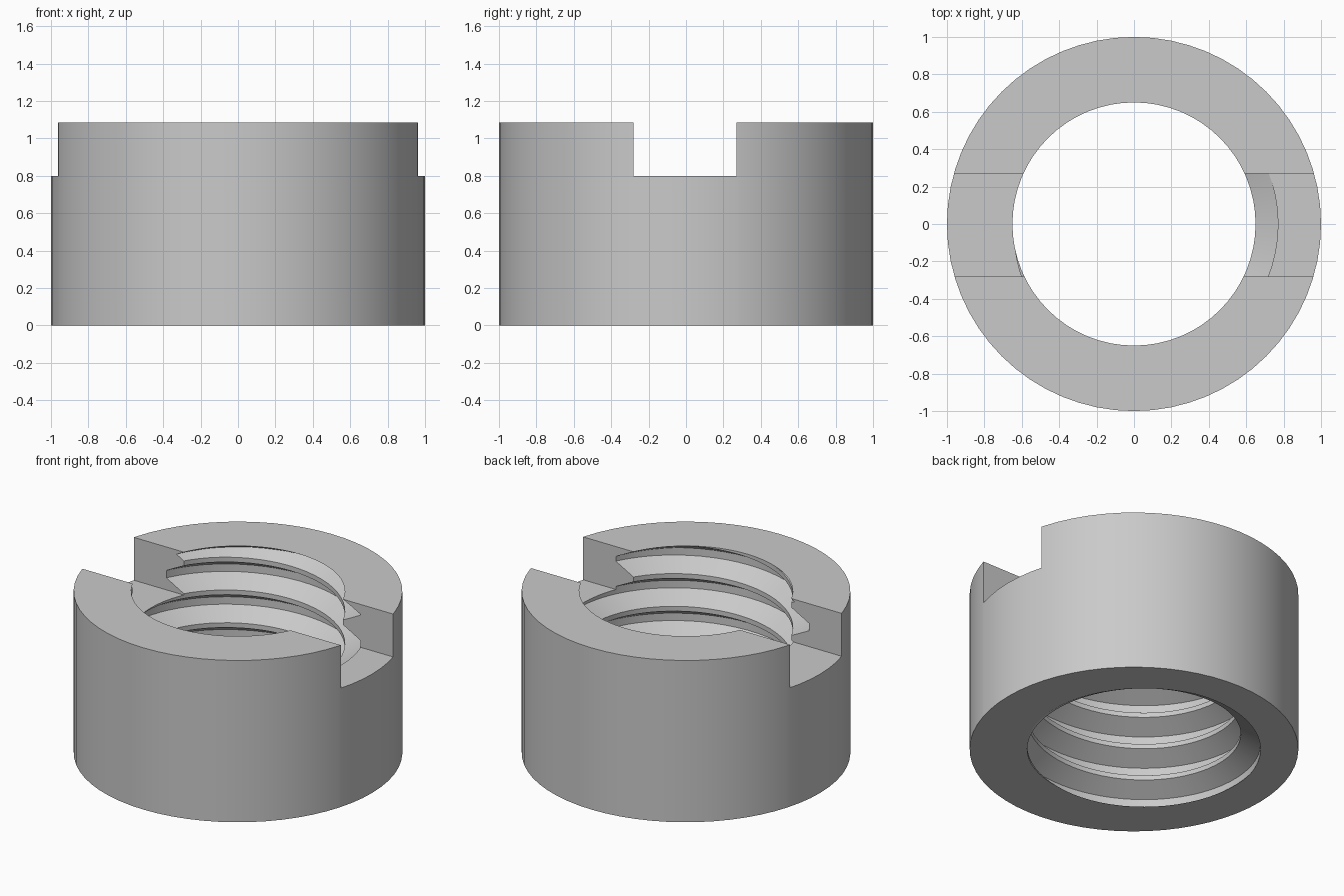
import bpy, bmesh, math

cube = bpy.data.objects.get("Cube")
if cube:
    bpy.data.objects.remove(cube, do_unlink=True)

SIDES = 64
HEIGHT = 1.086
BORE, DEPTH = 0.65, 0.12
PITCH, ROOT_Z, TURNS = 0.22, 0.806, 8
OFFSETS = (-0.094, -0.025, 0.025, 0.094)   # corners of one groove, bottom to top
CONE_LOW, CONE_HIGH = 1.02, 1.082
SLOT_Z, SLOT_FRONT, SLOT_BACK = 0.798, -0.28, 0.27


def thread_radius(z, turn):
    """Radius of the threaded bore at a height and a fraction of a turn."""
    low, root_low, root_high, high = OFFSETS
    d = (z - ROOT_Z - PITCH * turn - low) % PITCH + low
    t = min(1, (d - low) / (root_low - low), (high - d) / (high - root_high))
    return BORE + DEPTH * max(0, t)


def thread_end(turn):
    """Height where the groove meets the cone that closes it near the top."""
    steps = 65
    for s in range(steps):
        z = CONE_LOW + (CONE_HIGH - CONE_LOW) * s / steps
        if thread_radius(z, turn) >= BORE + DEPTH * (1 - s / steps):
            return z
    return CONE_HIGH


def section(i):
    """Closed (radius, z) section of the nut at column i."""
    turn = (i % SIDES) / SIDES
    end = thread_end(turn)
    points = []
    for k in range(TURNS):
        for offset in OFFSETS:
            z = ROOT_Z + PITCH * (k - 5 + i / SIDES) + offset
            z = min(max(z, 0), end)
            points.append((thread_radius(z, turn), z))
    return points + [(BORE, HEIGHT), (1, HEIGHT), (1, 0)]


# Threaded ring, swept column by column around z
bm = bmesh.new()
columns = []
for i in range(SIDES + 1):
    a = math.tau * i / SIDES
    columns.append([bm.verts.new((r * math.cos(a), r * math.sin(a), z))
                    for r, z in section(i)])
for a, b in zip(columns, columns[1:]):
    for j in range(len(a)):
        k = (j + 1) % len(a)
        bm.faces.new((a[j], a[k], b[k], b[j]))
bmesh.ops.remove_doubles(bm, verts=bm.verts[:], dist=1e-4)

# Driver slot: cut along its walls and floor, then take out the middle
for point, normal in (((0, SLOT_BACK, 0), (0, 1, 0)),
                      ((0, SLOT_FRONT, 0), (0, 1, 0)),
                      ((0, 0, SLOT_Z), (0, 0, 1))):
    bmesh.ops.bisect_plane(bm, geom=bm.verts[:] + bm.edges[:] + bm.faces[:],
                           dist=1e-5, plane_co=point, plane_no=normal)
waste = []
for face in bm.faces:
    centre = face.calc_center_median()
    if centre.z > SLOT_Z and SLOT_FRONT < centre.y < SLOT_BACK:
        waste.append(face)
bmesh.ops.delete(bm, geom=waste, context='FACES')


def on_floor(v):
    return abs(v.co.z - SLOT_Z) < 1e-4


def on_wall(v, wall_y):
    return abs(v.co.y - wall_y) < 1e-4


# Close the slot's walls and floors on both sides of the bore
rim = [e for e in bm.edges if len(e.link_faces) == 1]
for side_x in (-1, 1):
    half = [e for e in rim if e.verts[0].co.x * side_x > 0]
    floor = [e for e in half if all(on_floor(v) for v in e.verts)]
    for wall_y in (SLOT_FRONT, SLOT_BACK):
        wall = [e for e in half if all(on_wall(v, wall_y) for v in e.verts)]
        corners = {v for e in wall for v in e.verts if on_floor(v)}
        ends = sorted(corners, key=lambda v: abs(v.co.x))
        base = bm.edges.new((ends[0], ends[-1]))
        floor.append(base)
        bmesh.ops.triangle_fill(bm, edges=wall + [base], use_beauty=True,
                                normal=(0, math.copysign(1, -wall_y), 0))
    bmesh.ops.triangle_fill(bm, edges=floor, use_beauty=True, normal=(0, 0, 1))
bmesh.ops.recalc_face_normals(bm, faces=bm.faces[:])

mesh = bpy.data.meshes.new("slotted_ring_nut")
bm.to_mesh(mesh)
bm.free()
nut = bpy.data.objects.new("slotted_ring_nut", mesh)
bpy.context.collection.objects.link(nut)

# Plain grey metal
grey = bpy.data.materials.new("grey_metal")
grey.use_nodes = True
colour = (0.59, 0.59, 0.59, 1)
grey.diffuse_color = colour
grey.node_tree.nodes["Principled BSDF"].inputs["Base Color"].default_value = colour
mesh.materials.append(grey)

# Smooth curved walls with crisp edges
bpy.ops.object.select_all(action='DESELECT')
nut.select_set(True)
bpy.context.view_layer.objects.active = nut
bpy.ops.object.shade_smooth_by_angle(angle=math.radians(25))
